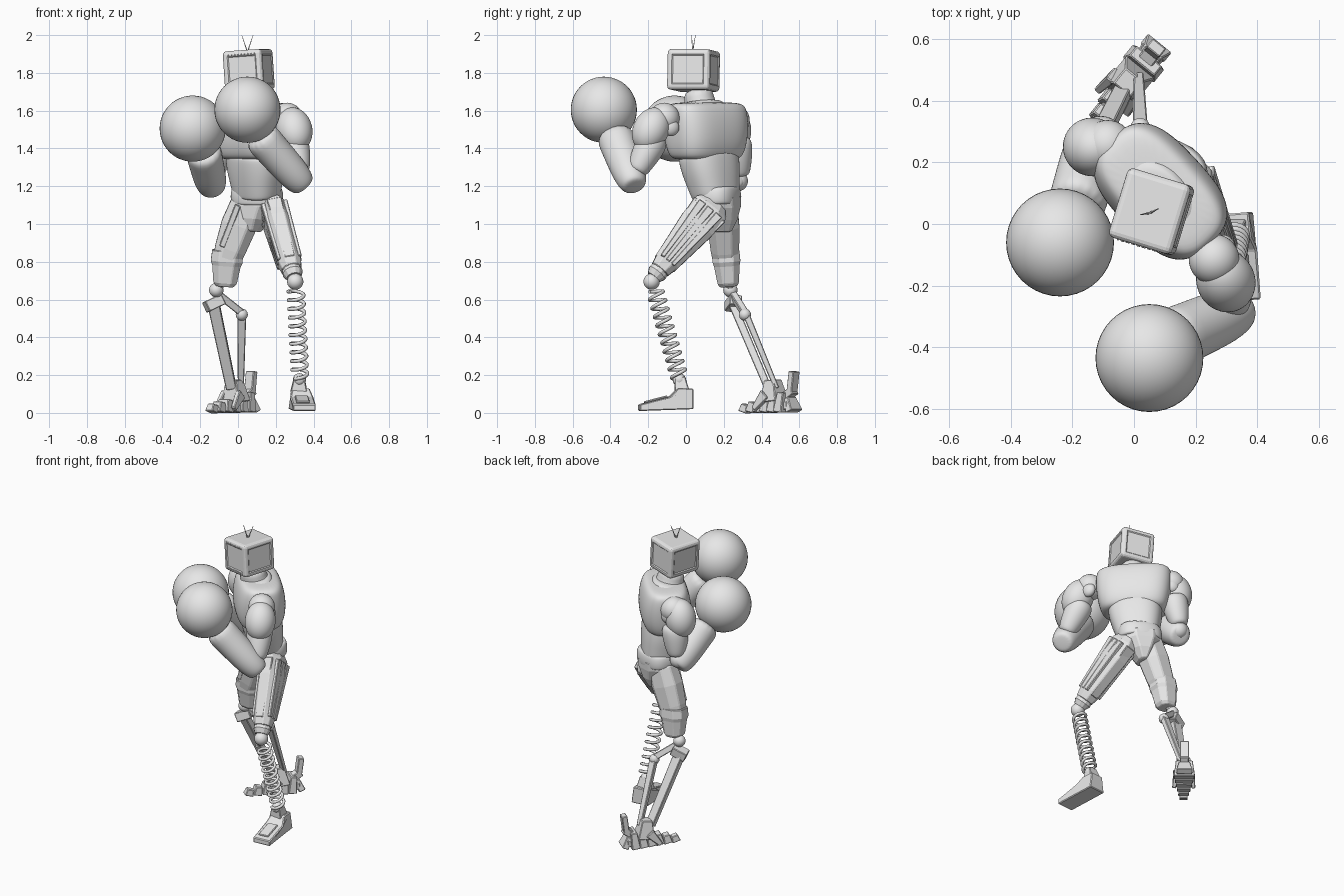
import bpy, bmesh, math
from mathutils import Vector, Matrix

cube = bpy.data.objects.get("Cube")
if cube:
    bpy.data.objects.remove(cube)

grey = bpy.data.materials.new("plain_grey")
grey.use_nodes = True
tone = (0.8, 0.8, 0.8, 1)
grey.diffuse_color = tone
grey.node_tree.nodes["Principled BSDF"].inputs["Base Color"].default_value = tone


def finish(name, bm, smooth=False, subdivide=0, bevel=0):
    bmesh.ops.recalc_face_normals(bm, faces=bm.faces[:])
    for f in bm.faces:
        f.smooth = smooth
    mesh = bpy.data.meshes.new(name)
    bm.to_mesh(mesh)
    bm.free()
    mesh.materials.append(grey)
    ob = bpy.data.objects.new(name, mesh)
    bpy.context.collection.objects.link(ob)
    if bevel:
        m = ob.modifiers.new("bevel", "BEVEL")
        m.width, m.segments = bevel, 1
    if subdivide:
        m = ob.modifiers.new("subdivide", "SUBSURF")
        m.levels = m.render_levels = subdivide


def loft(name, p0, p1, rings, n=16, power=2, hint=(1, 0, 0), smooth=True, bevel=0):
    """Join rings (t, width, depth) set along the line p0 to p1."""
    p0, p1 = Vector(p0), Vector(p1)
    axis = (p1 - p0).normalized()
    side = Vector(hint)
    side = (side - axis * side.dot(axis)).normalized()
    other = axis.cross(side)
    bm = bmesh.new()
    loops = []
    for t, rx, ry in rings:
        loop = []
        for i in range(n):
            a = (i + 0.5) * math.tau / n
            c, s = math.cos(a), math.sin(a)
            x = math.copysign(abs(c) ** (2 / power), c) * rx
            y = math.copysign(abs(s) ** (2 / power), s) * ry
            loop.append(bm.verts.new(p0.lerp(p1, t) + side * x + other * y))
        loops.append(loop)
    for a, b in zip(loops, loops[1:]):
        for i in range(n):
            j = (i + 1) % n
            bm.faces.new((a[i], a[j], b[j], b[i]))
    bm.faces.new(loops[0])
    bm.faces.new(loops[-1])
    finish(name, bm, smooth, 2 if smooth else 0, bevel)


def bar(name, p0, p1, w0, d0, w1=None, d1=None, hint=(1, 0, 0), bevel=0.004):
    loft(name, p0, p1, [(0, w0, d0), (1, w1 or w0, d1 or d0)], 4, 100, hint, False, bevel)


def ball(name, c, r, scale=(1, 1, 1), axis=(0, 0, 1)):
    bm = bmesh.new()
    rot = Vector(axis).to_track_quat("Z", "Y").to_matrix().to_4x4()
    m = Matrix.Translation(c) @ rot @ Matrix.Diagonal((*scale, 1))
    bmesh.ops.create_uvsphere(bm, u_segments=40, v_segments=24, radius=r, matrix=m)
    finish(name, bm, True)


# Head: rounded box with shallow panels, rivets and two antennae
head = Matrix.Translation((0.057, 0.04, 1.813)) @ Matrix.Rotation(math.radians(-17), 4, "Z") \
    @ Matrix.Rotation(math.radians(-4), 4, "Y")
bm = bmesh.new()
bmesh.ops.create_cube(bm, size=1, matrix=Matrix.Diagonal((0.215, 0.235, 0.215, 1)))
bmesh.ops.bevel(bm, geom=bm.edges[:], offset=0.02, segments=3, profile=0.5, affect="EDGES")
walls = [f for f in bm.faces if f.calc_area() > 0.02 and abs(f.normal.z) < 0.5]
bmesh.ops.inset_individual(bm, faces=walls, thickness=0.012)
bmesh.ops.inset_individual(bm, faces=walls, thickness=0.008, depth=-0.005)
bm.transform(head)
finish("head", bm)
for i in range(9):
    for z in (-0.085, 0.085):
        ball("screen_rivet", head @ Vector((-0.072 + i * 0.018, -0.117, z)), 0.004)
for x, y in ((0.02, 0.03), (0.08, 0.05)):
    bar("antenna", (0.05, 0.035, 1.91), (x, y, 2), 0.003, 0.003, 0.001, 0.001, bevel=0)

# Torso, turned towards its right
turn = math.radians(-47)
across = (math.cos(turn), math.sin(turn), 0)
loft("neck", (0.075, 0.085, 1.58), (0.06, 0.06, 1.72),
     [(0, .11, .1), (0.35, .095, .09), (0.5, .085, .08), (1, .085, .08)])
loft("collar", (0.08, 0.09, 1.6), (0.075, 0.085, 1.652),
     [(0, .17, .11), (0.55, .15, .1), (0.8, .12, .09), (1, .09, .08)], hint=across)
loft("chest", (0.086, 0.106, 1.34), (0.086, 0.106, 1.645),
     [(0, .15, .09), (0.02, .19, .122), (0.1, .21, .14), (0.3, .228, .157), (0.6, .238, .157),
      (0.85, .238, .14), (0.96, .228, .12), (1, .17, .09)], 24, 3, across)
loft("abdomen", (0.09, 0.115, 1.38), (0.1, 0.16, 1.14),
     [(0, .16, .12), (0.05, .17, .13), (0.4, .163, .125), (0.7, .145, .115),
      (0.95, .132, .105), (1, .12, .1)], 24, 2.5, across)
hips = (math.cos(turn / 2), math.sin(turn / 2), 0)
loft("belt", (0.1, 0.17, 1.2), (0.1, 0.175, 1.1),
     [(0, .12, .09), (0.1, .135, .105), (0.5, .142, .11), (0.9, .138, .105), (1, .125, .1)],
     20, 2.5, hips)
loft("pelvis", (0.1, 0.18, 1.15), (0.085, 0.18, 0.96),
     [(0, .13, .105), (0.3, .12, .105), (0.65, .075, .095), (0.95, .035, .07), (1, .03, .06)],
     8, 2.5, hips, False, 0.006)

# Arms: joint, pad, upper arm, elbow, forearm and round glove
arms = {
    "left": ((0.26, -0.115, 1.56), (0.33, -0.265, 1.27), (0.325, -0.285, 1.23),
             (0.14, -0.365, 1.44), (0.05, -0.435, 1.605), (0.298, -0.185, 1.5),
             (0.3, -0.08, 1.51), (1, 0.3, 0)),
    "right": ((-0.085, 0.255, 1.55), (-0.13, 0.285, 1.25), (-0.14, 0.26, 1.205),
              (-0.18, 0.08, 1.37), (-0.24, -0.06, 1.505), (-0.135, 0.25, 1.5),
              (-0.065, 0.295, 1.51), (0.3, 1, 0)),
}
for name, (top, low, elbow, wrist, glove, pad, disc, facing) in arms.items():
    run = Vector(low) - Vector(top)
    ball(name + "_shoulder_joint", top, 0.082)
    ball(name + "_shoulder_disc", disc, 0.045, (1, 1, 0.7), facing)
    ball(name + "_shoulder_pad", pad, 0.095, (1, 1, 1.3), run)
    loft(name + "_upper_arm", top, low,
         [(0.3, .04, .04), (0.34, .08, .08), (0.5, .085, .085), (0.7, .078, .075),
          (0.92, .06, .06), (1, .045, .045)])
    ball(name + "_elbow", Vector(low).lerp(Vector(elbow), 0.5), 0.055)
    loft(name + "_forearm", elbow, wrist,
         [(-0.16, .045, .045), (-0.12, .07, .07), (0.1, .088, .086), (0.45, .096, .092),
          (0.9, .1, .095), (1.2, .105, .1)], hint=(0, 1, 0))
    ball(name + "_glove", glove, 0.175)

# Left thigh: faceted, with raised strips
hip, knee = Vector((0.182, 0.145, 1.1)), Vector((0.285, -0.14, 0.755))
loft("left_thigh", hip, knee,
     [(-0.04, .045, .07), (0.05, .07, .106), (0.3, .075, .105), (0.85, .067, .072), (1, .055, .055)],
     8, 2.4, smooth=False, bevel=0.004)
down = (knee - hip).normalized()
out = (Vector((1, 0, 0)) - down * down.x).normalized()
back = down.cross(out)
for k in (-1, 0, 1):
    for s in (-1, 1):
        bar("left_thigh_strip", hip.lerp(knee, 0.08) + out * 0.06 * s + back * 0.056 * k,
            hip.lerp(knee, 0.88) + out * 0.056 * s + back * 0.036 * k, 0.012, 0.022, 0.01, 0.012)
for s in (-1, 1):
    bar("left_thigh_edge", hip.lerp(knee, 0.08) + back * 0.095 * s,
        hip.lerp(knee, 0.9) + back * 0.058 * s, 0.04, 0.01, 0.028, 0.008)
loft("left_knee_ring", knee - down * 0.01, knee + down * 0.05,
     [(0, .05, .05), (0.5, .055, .055), (1, .04, .04)], 12, smooth=False)
ball("left_knee", (0.303, -0.182, 0.695), 0.043)

# Spring shin
start, end, turns = Vector((0.306, -0.165, 0.65)), Vector((0.328, -0.035, 0.19)), 10
axis = (end - start).normalized()
u = axis.orthogonal().normalized()
v = axis.cross(u)
curve = bpy.data.curves.new("spring_shin", "CURVE")
curve.dimensions, curve.bevel_depth, curve.bevel_resolution = "3D", 0.0095, 2
line = curve.splines.new("POLY")
count = turns * 20
line.points.add(count)
for i, pt in enumerate(line.points):
    a = i / 20 * math.tau
    pt.co = (*(start.lerp(end, i / count) + (u * math.cos(a) + v * math.sin(a)) * 0.041), 1)
curve.use_fill_caps = True
curve.materials.append(grey)
bpy.context.collection.objects.link(bpy.data.objects.new("spring_shin", curve))

# Wedge foot under the spring
ball("left_ankle", (0.325, -0.035, 0.175), 0.035)
bar("left_ankle_block", (0.322, -0.02, 0.11), (0.325, -0.033, 0.19), 0.045, 0.04, 0.028, 0.028)
profile = [(0.035, 0.02), (0.035, 0.13), (-0.045, 0.13), (-0.09, 0.085), (-0.25, 0.045), (-0.25, 0.01)]
bm = bmesh.new()
face = bm.faces.new([bm.verts.new((-0.06, y, z)) for y, z in profile])
ext = bmesh.ops.extrude_face_region(bm, geom=[face])
bmesh.ops.translate(bm, vec=(0.12, 0, 0), verts=[g for g in ext["geom"] if isinstance(g, bmesh.types.BMVert)])
for w in bm.verts:
    if w.co.z > 0.1:
        w.co.x *= 0.75
bm.transform(Matrix.Translation((0.33, 0, 0)) @ Matrix.Rotation(math.radians(5), 4, "Z"))
finish("left_foot", bm, bevel=0.005)
bar("left_toe_plate", (0.336, -0.1, 0.087), (0.345, -0.22, 0.056), 0.035, 0.006)

# Right thigh with knee guard
loft("right_thigh", (0.05, 0.19, 1.12), (-0.065, 0.21, 0.8),
     [(-0.05, .06, .06), (0.05, .09, .085), (0.4, .1, .09), (0.8, .088, .08), (1, .075, .07)],
     8, 2.4, smooth=False, bevel=0.006)
loft("right_knee_guard", (-0.055, 0.21, 0.86), (-0.07, 0.225, 0.67),
     [(0, .086, .076), (0.3, .09, .078), (0.42, .08, .072), (0.9, .066, .06), (1, .05, .05)],
     8, 2.6, smooth=False, bevel=0.004)
bar("right_thigh_strip", (0, 0.11, 1.1), (-0.085, 0.14, 0.88), 0.016, 0.012)
ball("right_knee", (-0.115, 0.235, 0.65), 0.038)
loft("right_knee_link", (-0.08, 0.225, 0.72), (-0.12, 0.24, 0.63), [(0, .035, .035), (1, .02, .02)], 8, smooth=False)

# Twin strut shin
bar("right_shin_clevis", (-0.17, 0.235, 0.56), (-0.085, 0.265, 0.6), 0.034, 0.03, hint=(0, 1, 0))
bar("right_cross_link", (-0.1, 0.25, 0.625), (0.02, 0.31, 0.53), 0.018, 0.02, hint=(0, 1, 0))
ball("right_link_pivot", (0.02, 0.312, 0.52), 0.032)
bar("right_main_strut", (-0.13, 0.245, 0.58), (-0.035, 0.435, 0.13), 0.032, 0.022, 0.028, 0.02)
bar("right_rear_strut", (0.02, 0.315, 0.53), (0.015, 0.48, 0.13), 0.024, 0.018, 0.016, 0.014)

# Plated foot: row of tapering plates, flared heel and upright tail
foot = Matrix.Translation((0, 0.483, 0)) @ Matrix.Rotation(math.radians(-39), 4, "Z")
side = foot.to_3x3() @ Vector((1, 0, 0))


def claw(name, a, b, *size):
    bar(name, foot @ Vector(a), foot @ Vector(b), *size, hint=side)


claw("right_ankle_block", (0, -0.02, 0.06), (0, -0.03, 0.175), 0.06, 0.055, 0.036, 0.032)
claw("right_sole", (0, 0.1, 0.04), (0, -0.2, 0.025), 0.045, 0.022, 0.018, 0.012)
for i in range(6):
    y, w = 0.06 - i * 0.054, 0.066 - i * 0.008
    claw("right_foot_plate", (0, y - 0.012, 0.004), (0, y, 0.11 - i * 0.013), w, 0.028, w * 0.8, 0.02)
for s in (-1, 1):
    claw("right_side_claw", (s * 0.05, -0.04, 0.1), (s * 0.06, -0.11, 0.02), 0.016, 0.03, 0.012, 0.014)
claw("right_heel", (0, 0.085, 0.08), (0, 0.115, 0.008), 0.035, 0.016, 0.05, 0.022)
claw("right_tail_base", (0, 0.05, 0.08), (0, 0.115, 0.12), 0.028, 0.022)
claw("right_tail", (0, 0.1, 0.11), (0, 0.115, 0.22), 0.028, 0.018)
